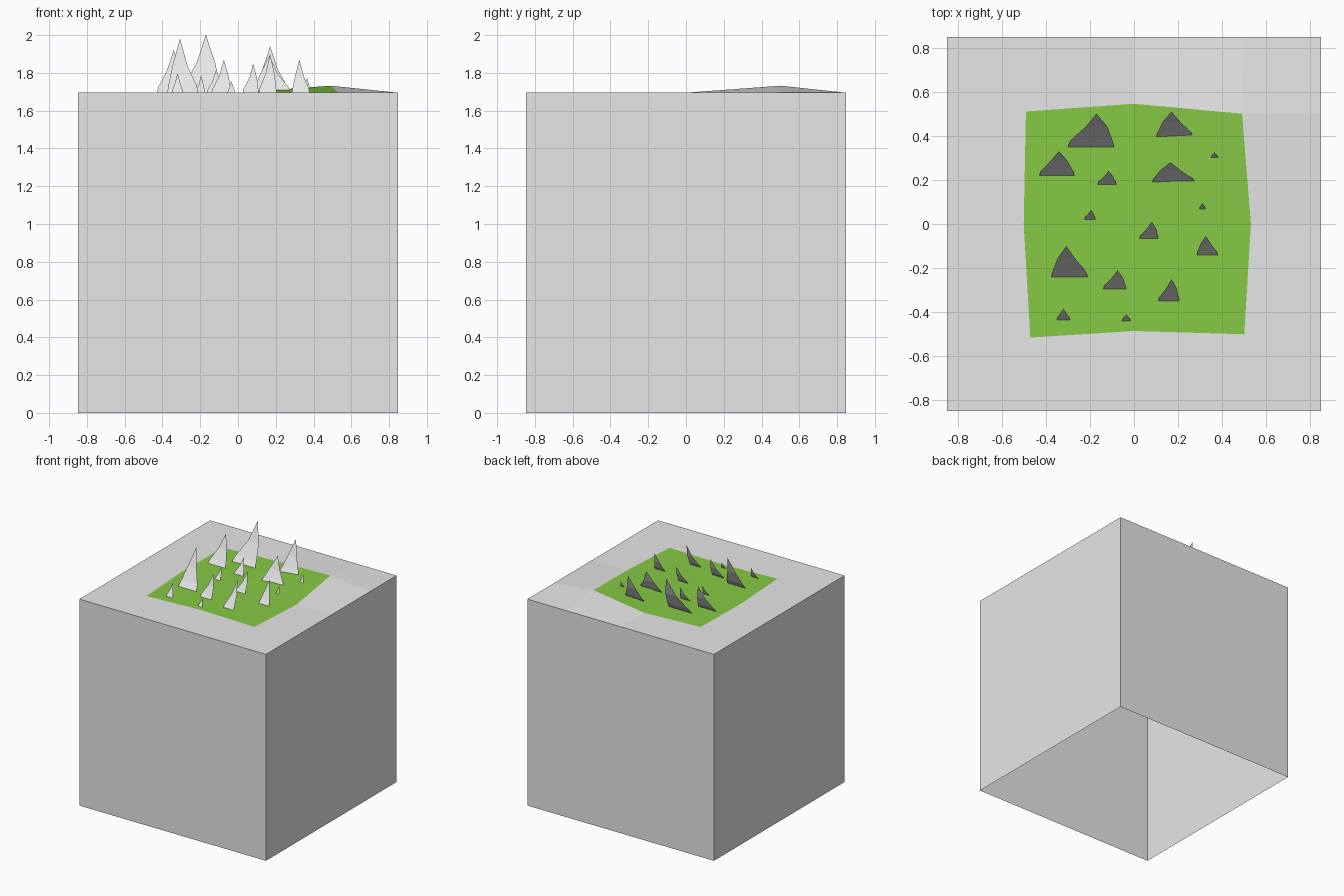
import bpy
import bmesh

HALF, TOP = 0.847, 1.695

cube = bpy.data.objects.get("Cube")
if cube:
    bpy.data.objects.remove(cube, do_unlink=True)


def material(name, color):
    mat = bpy.data.materials.new(name)
    mat.use_nodes = True
    mat.diffuse_color = (*color, 1)
    mat.node_tree.nodes["Principled BSDF"].inputs["Base Color"].default_value = (*color, 1)
    return mat


stone = material("pale stone", (0.8, 0.8, 0.8))
grass = material("grass green", (0.24, 0.59, 0.06))


def add_object(name, bm, *mats):
    mesh = bpy.data.meshes.new(name)
    bm.to_mesh(mesh)
    bm.free()
    for mat in mats:
        mesh.materials.append(mat)
    obj = bpy.data.objects.new(name, mesh)
    bpy.context.collection.objects.link(obj)
    return obj


# Block with a grassy middle, one raised corner and an open underside
patch = {  # grid direction: uneven grass edge point (x, y, rise)
    (-1, -1): (-0.47, -0.515, 0), (0, -1): (0, -0.485, 0), (1, -1): (0.5, -0.5, 0),
    (-1, 0): (-0.5, 0, 0), (0, 0): (0, 0, 0), (1, 0): (0.53, 0, 0),
    (-1, 1): (-0.49, 0.51, 0), (0, 1): (0, 0.545, 0), (1, 1): (0.49, 0.5, 0.037),
}
bm = bmesh.new()
bmesh.ops.create_grid(bm, x_segments=4, y_segments=4, size=HALF)
for f in bm.faces:
    c = f.calc_center_median()
    f.material_index = int(max(abs(c.x), abs(c.y)) < HALF / 2)
for v in bm.verts:
    i, j = round(v.co.x * 2 / HALF), round(v.co.y * 2 / HALF)
    if (i, j) in patch:
        x, y, rise = patch[i, j]
        v.co = (x, y, TOP + rise)
    else:
        v.co = [{1: 0.5, 2: HALF}.get(abs(k), 0) * (1 if k > 0 else -1) for k in (i, j)] + [TOP]
rim = [e for e in bm.edges if e.is_boundary]
walls = bmesh.ops.extrude_edge_only(bm, edges=rim)["geom"]
for item in walls:
    if isinstance(item, bmesh.types.BMVert):
        item.co.z = 0
    elif isinstance(item, bmesh.types.BMFace):
        item.material_index = 0
bmesh.ops.recalc_face_normals(bm, faces=bm.faces[:])
add_object("block", bm, stone, grass)


# Thin curved spires that lean backwards: tip x, tip y, left x, right x, base y
spires = [
    (-0.17, 0.5, -0.3, -0.09, 0.35), (0.17, 0.51, 0.1, 0.27, 0.39),
    (-0.34, 0.33, -0.43, -0.27, 0.22), (-0.115, 0.24, -0.165, -0.08, 0.18),
    (0.165, 0.28, 0.08, 0.28, 0.185), (0.365, 0.325, 0.34, 0.39, 0.287),
    (-0.195, 0.065, -0.225, -0.175, 0.02), (0.31, 0.095, 0.295, 0.325, 0.065),
    (0.08, 0.01, 0.025, 0.11, -0.065), (0.325, -0.055, 0.285, 0.38, -0.14),
    (-0.307, -0.1, -0.375, -0.21, -0.24), (-0.075, -0.21, -0.14, -0.035, -0.295),
    (0.17, -0.25, 0.11, 0.205, -0.35), (-0.32, -0.385, -0.35, -0.29, -0.435),
    (-0.035, -0.41, -0.055, -0.015, -0.44),
]


def add_spire(number, tip_x, tip_y, left, right, base_y):
    lean = tip_y - base_y
    height = 2.05 * lean
    half = (right - left) / 2
    rows = [  # height share, lean share, left x, right x
        (0, 0, left, right),
        (0.14, 0.2, tip_x + (left - tip_x) * 0.9, tip_x + (right - tip_x) * 0.9),
        (0.5, 0.6, tip_x - half * 0.48, tip_x + half * 0.48),
    ]
    bm = bmesh.new()
    pairs = [[bm.verts.new((x, base_y + lean * s, TOP + height * h)) for x in (a, b)]
             for h, s, a, b in rows]
    tip = bm.verts.new((tip_x, tip_y, TOP + height))
    for low, high in zip(pairs, pairs[1:]):
        bm.faces.new((low[0], low[1], high[1], high[0]))
    bm.faces.new((*pairs[-1], tip))
    add_object(f"spire_{number}", bm, stone)


for n, spire in enumerate(spires, 1):
    add_spire(n, *spire)
